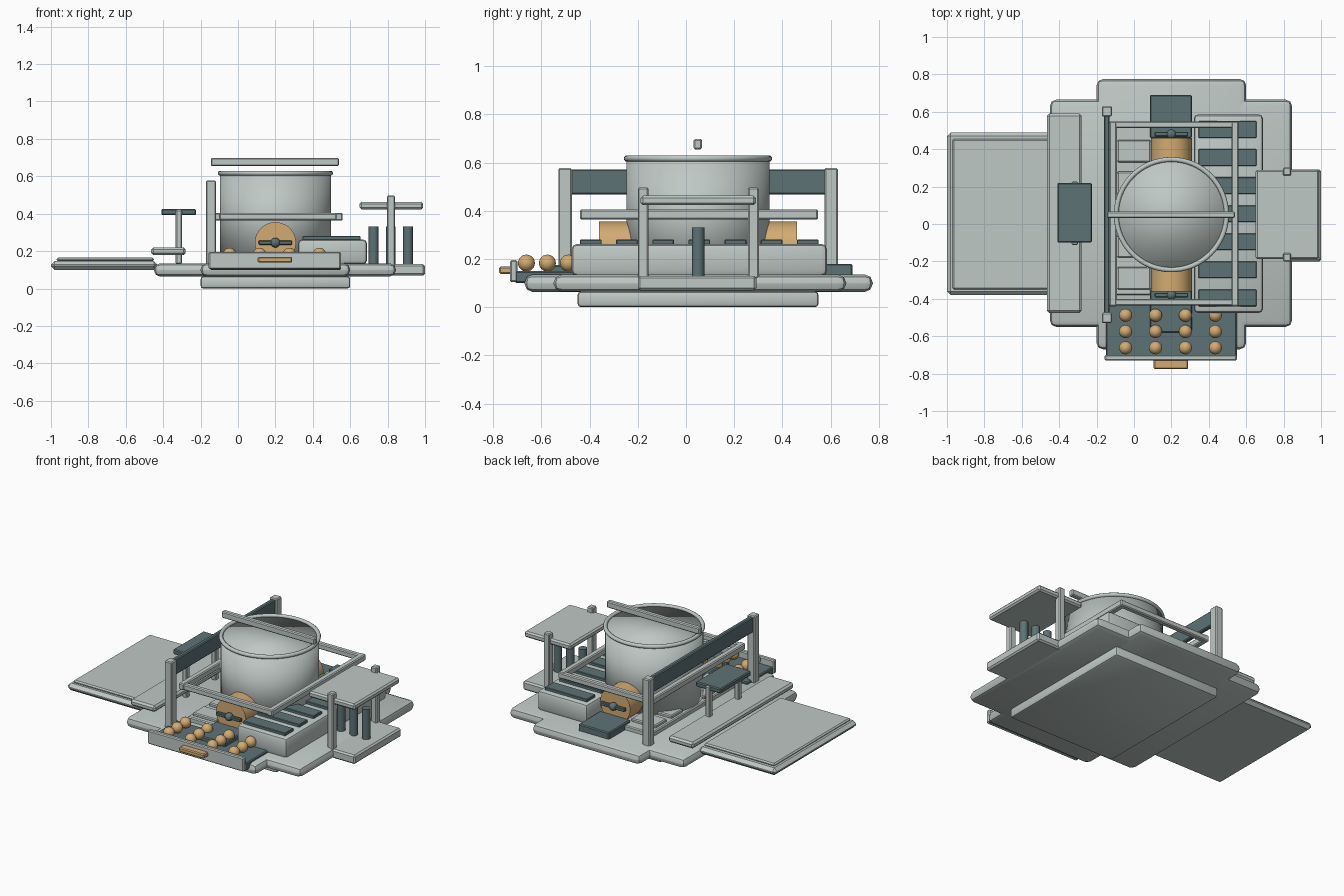
import bpy, math
from mathutils import Vector

cube = bpy.data.objects.get("Cube")
if cube:
    bpy.data.objects.remove(cube, do_unlink=True)


def material(name, rgb):
    m = bpy.data.materials.new(name)
    m.use_nodes = True
    m.diffuse_color = (*rgb, 1)
    m.node_tree.nodes["Principled BSDF"].inputs["Base Color"].default_value = (*rgb, 1)
    return m


GREY = material("pale_grey", (0.52, 0.58, 0.56))
DARK = material("dark_teal", (0.11, 0.17, 0.18))
TAN = material("warm_tan", (0.65, 0.41, 0.17))


def finish(name, mat, angle=None):
    o = bpy.context.object
    o.name = name
    o.data.materials.append(mat)
    if angle:
        bpy.ops.object.shade_smooth_by_angle(angle=math.radians(angle))
    return o


def box(name, x, y, z, mat=GREY, bevel=0.006, segments=1):
    """Bevelled box given by its (low, high) extents on each axis."""
    lo, hi = Vector((x[0], y[0], z[0])), Vector((x[1], y[1], z[1]))
    bpy.ops.mesh.primitive_cube_add(size=1, location=(lo + hi) / 2)
    o = bpy.context.object
    o.scale = hi - lo
    bpy.ops.object.transform_apply(location=False, rotation=False, scale=True)
    mod = o.modifiers.new("bevel", "BEVEL")
    mod.width, mod.segments = bevel, segments
    bpy.ops.object.modifier_apply(modifier="bevel")
    return finish(name, mat, 40 if segments > 1 else None)


def rod(name, center, radius, length, mat, axis="Z", sides=32, angle=40):
    rot = (math.pi / 2, 0, 0) if axis == "Y" else (0, 0, 0)
    bpy.ops.mesh.primitive_cylinder_add(vertices=sides, radius=radius, depth=length,
                                        location=center, rotation=rot)
    return finish(name, mat, angle)


def ball(name, center, radius, mat):
    bpy.ops.mesh.primitive_uv_sphere_add(segments=24, ring_count=12, radius=radius, location=center)
    return finish(name, mat, 60)


# Stepped base
box("base_foot", (-0.2, 0.6), (-0.45, 0.55), (0, 0.065), bevel=0.015, segments=2)
box("base_wide", (-0.45, 0.845), (-0.55, 0.665), (0.064, 0.135), bevel=0.034, segments=2)
box("base_long", (-0.2, 0.6), (-0.67, 0.775), (0.063, 0.136), bevel=0.034, segments=2)

# Side platform with raised panel and floating ledge
box("side_platform", (-1, -0.43), (-0.38, 0.49), (0.1, 0.148), bevel=0.02)
box("side_panel", (-0.97, -0.45), (-0.35, 0.455), (0.145, 0.165), bevel=0.008)
box("side_ledge", (-0.465, -0.28), (-0.475, 0.59), (0.178, 0.22), bevel=0.012)

# Small dark shelf on two posts
box("small_shelf", (-0.41, -0.225), (-0.1, 0.22), (0.392, 0.425), DARK)
for y in (-0.095, 0.21):
    box("shelf_post", (-0.333, -0.3), (y - 0.017, y + 0.017), (0.13, 0.42))

# Long back rest
box("long_board", (-0.16, -0.13), (-0.48, 0.58), (0.468, 0.572), DARK)
for y in (-0.502, 0.602):
    box("board_post", (-0.172, -0.118), (y - 0.028, y + 0.028), (0.13, 0.577))

# Slatted side block
box("slat_block", (0.32, 0.69), (-0.475, 0.585), (0.13, 0.262), bevel=0.022, segments=2)
for i in range(7):
    y = -0.395 + 0.15 * i
    box("dark_slat", (0.345, 0.655), (y - 0.045, y + 0.045), (0.258, 0.28), DARK, 0.003)

# Low inner deck with pale slats
box("inner_deck", (-0.11, 0.3), (-0.38, 0.52), (0.13, 0.165))
for i in range(5):
    y = -0.29 + 0.17 * i
    box("pale_slat", (-0.09, 0.09), (y - 0.06, y + 0.06), (0.16, 0.185))

# Central drum with rim and crossbar
rod("drum", (0.2, 0.05, 0.375), 0.297, 0.48, GREY, sides=64, angle=120)
bpy.ops.mesh.primitive_torus_add(location=(0.2, 0.05, 0.617), major_radius=0.295, minor_radius=0.013,
                                 major_segments=64, minor_segments=10)
finish("drum_rim", GREY, 60)
box("crossbar", (-0.145, 0.54), (0.032, 0.066), (0.655, 0.698))

# Rectangular frame around the drum
for x in (-0.112, 0.54):
    box("frame_side_bar", (x - 0.02, x + 0.02), (-0.44, 0.548), (0.363, 0.405))
for y in (-0.418, 0.53):
    box("frame_end_bar", (-0.13, 0.56), (y - 0.018, y + 0.018), (0.365, 0.403))

# Horizontal roller, axle, knobs and handles
rod("roller", (0.2, 0.05, 0.245), 0.11, 0.82, TAN, "Y", 40)
rod("axle", (0.2, 0.05, 0.245), 0.018, 0.89, DARK, "Y", 16)
for y in (-0.38, 0.48):
    ball("axle_knob", (0.2, y, 0.245), 0.026, DARK)
    box("axle_handle", (0.11, 0.29), (y - 0.012, y + 0.012), (0.234, 0.256), DARK, 0.004)

# Dark pads under the roller ends
box("front_pad", (0.085, 0.31), (-0.58, -0.35), (0.13, 0.175), DARK)
box("back_pad", (0.085, 0.31), (0.46, 0.69), (0.13, 0.18), DARK)

# Drawer with rows of balls
box("drawer_tray", (-0.15, 0.55), (-0.71, -0.43), (0.1, 0.15), DARK)
box("drawer_front", (-0.157, 0.55), (-0.73, -0.7), (0.104, 0.195))
box("drawer_handle", (0.105, 0.29), (-0.775, -0.725), (0.138, 0.168), TAN)
for i in range(4):
    for j in range(3):
        ball("drawer_ball", (-0.045 + 0.16 * i, -0.662 + 0.087 * j, 0.183), 0.035, TAN)

# Side table with step, posts and dark pegs
box("table_step", (0.7, 1), (-0.2, 0.292), (0.07, 0.13), bevel=0.01)
box("table_top", (0.65, 0.99), (-0.188, 0.29), (0.423, 0.463), bevel=0.01)
for y in (-0.178, 0.28):
    box("table_post", (0.797, 0.84), (y - 0.022, y + 0.022), (0.12, 0.497))
for i in range(3):
    rod("dark_peg", (0.725 + 0.092 * i, 0.05, 0.228), 0.026, 0.205, DARK, sides=20)
